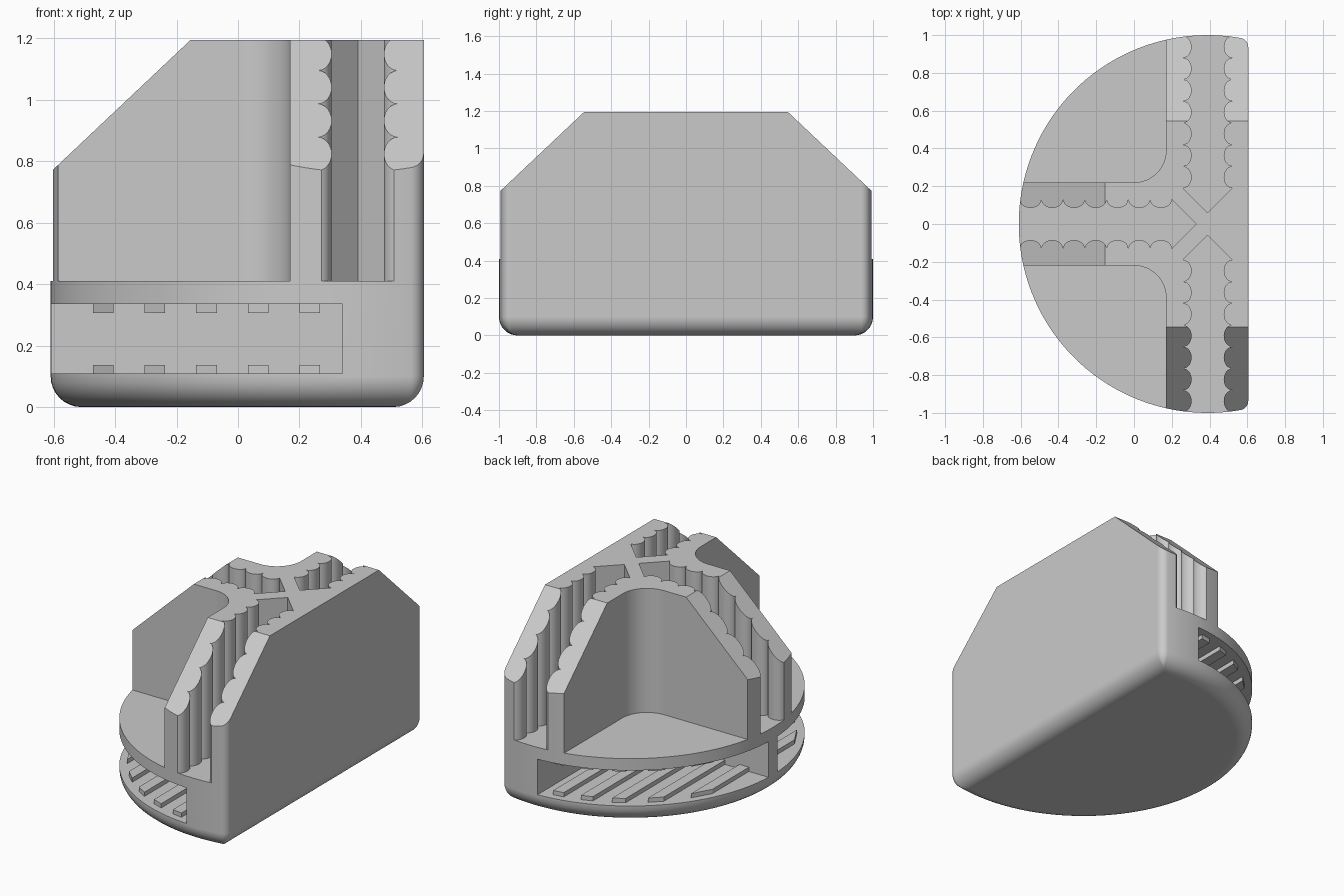
import bpy, bmesh, math

if "Cube" in bpy.data.objects:
    bpy.data.objects.remove(bpy.data.objects["Cube"])

CX, FLAT, TOP, DECK = 0.39, 0.605, 1.195, 0.41   # disc centre, flat back plane, heights

gray = bpy.data.materials.new("light gray plastic")
gray.diffuse_color = (0.59, 0.59, 0.59, 1)
gray.use_nodes = True
gray.node_tree.nodes["Principled BSDF"].inputs["Base Color"].default_value = gray.diffuse_color


def loft(name, rings):
    """Closed solid through rings of 3D points with equal counts."""
    bm = bmesh.new()
    vr = [[bm.verts.new(p) for p in ring] for ring in rings]
    n = len(vr[0])
    for a, b in zip(vr, vr[1:]):
        for i in range(n):
            bm.faces.new((a[i], a[(i + 1) % n], b[(i + 1) % n], b[i]))
    bm.faces.new(vr[0][::-1])
    bm.faces.new(vr[-1])
    bmesh.ops.recalc_face_normals(bm, faces=bm.faces)
    me = bpy.data.meshes.new(name)
    bm.to_mesh(me)
    bm.free()
    me.materials.append(gray)
    ob = bpy.data.objects.new(name, me)
    bpy.context.collection.objects.link(ob)
    return ob


def prism(name, pts, z0, z1):
    return loft(name, [[(x, y, z) for x, y in pts] for z in (z0, z1)])


def activate(ob):
    bpy.ops.object.select_all(action='DESELECT')
    ob.select_set(True)
    bpy.context.view_layer.objects.active = ob


def cut(target, cutter):
    m = target.modifiers.new("cut", 'BOOLEAN')
    m.operation, m.solver, m.object = 'DIFFERENCE', 'EXACT', cutter
    activate(target)
    bpy.ops.object.modifier_apply(modifier=m.name)
    bpy.data.objects.remove(cutter)


def turned(r, w, a):
    """Point at distance r along direction a from the disc centre, w sideways."""
    return (CX + r * math.cos(a) - w * math.sin(a), r * math.sin(a) + w * math.cos(a))


def d_outline(inset, z):
    """Disc with one side cut flat and rounded corners."""
    R, f, r = 1 - inset, FLAT - CX - inset, max(0.05 - inset, 0.006)
    fx = f - r
    fy = math.sqrt((R - r) ** 2 - fx ** 2)
    ang = math.atan2(fy, fx)
    half = [(fx + r * math.cos(ang * i / 8), fy + r * math.sin(ang * i / 8)) for i in range(9)]
    half += [(R * math.cos(t), R * math.sin(t))
             for t in (ang + (math.pi - ang) * i / 56 for i in range(1, 57))]
    pts = half + [(x, -y) for x, y in half[-2::-1]]
    return [(CX + x, y, z) for x, y in pts]


# Body: D-shaped block with a rounded bottom edge
rings = []
for i in range(9):
    t = math.pi / 2 * i / 8
    rings.append(d_outline(0.1 * (1 - math.sin(t)), 0.1 * (1 - math.cos(t))))
rings.append(d_outline(0, TOP))
body = loft("holder_body", rings)

for s in (1, -1):
    # Open corner pockets that leave the T-shaped upper block
    pocket = [(-2, 0.22)]
    pocket += [(0.17 * math.sin(t), 0.39 - 0.17 * math.cos(t))
               for t in (math.pi / 2 * i / 14 for i in range(15))]
    pocket += [(0.17, 2), (-2, 2)]
    cut(body, prism("pocket_cutter", [(x, s * y) for x, y in pocket], DECK, 2))
    # Side slots in the base, with a thin divider left between them
    slot = [(-2, 0.045 * s), (0.34, 0.045 * s), (0.34, 2 * s), (-2, 2 * s)]
    cut(body, prism("slot_cutter", slot, 0.11, 0.335))

for a in (math.pi / 2, math.pi, -math.pi / 2):
    # Sloped ends of the three arms
    tri = [(0.245, 1.478), (1.295, 0.487), (1.295, 1.478)]
    ends = [[(*turned(r, w, a), z) for r, z in tri] for w in (-1.5, 1.5)]
    cut(body, loft("slope_cutter", ends))
    # Scalloped channels with a pointed inner end
    side = [(0.19, 0.13)]
    for k in range(7):
        for i in range(1, 13):
            t = math.pi * i / 12
            side.append((0.19 + 0.115 * k + 0.0575 * (1 - math.cos(t)),
                         0.13 - 0.045 * math.sin(t)))
    side.append((1.3, 0.13))
    path = [(0.06, 0)] + side + [(r, -w) for r, w in reversed(side)]
    cut(body, prism("channel_cutter", [turned(r, w, a) for r, w in path], DECK, 2))

activate(body)
bpy.ops.object.shade_smooth_by_angle(angle=math.radians(30))
wn = body.modifiers.new("even_shading", 'WEIGHTED_NORMAL')
wn.keep_sharp = True

# Ribs on the floor and ceiling of the side slots
for s, label in ((1, "back"), (-1, "front")):
    for k in range(5):
        x0 = -0.472 + 0.168 * k
        x1 = x0 + 0.067
        pts = [(x0, 0.04 * s), (x1, 0.04 * s)]
        pts += [(x, s * math.sqrt(0.955 ** 2 - (x - CX) ** 2)) for x in (x1, x0)]
        prism(f"{label}_floor_rib_{k + 1}", pts, 0.105, 0.137)
        prism(f"{label}_ceiling_rib_{k + 1}", pts, 0.307, 0.34)
